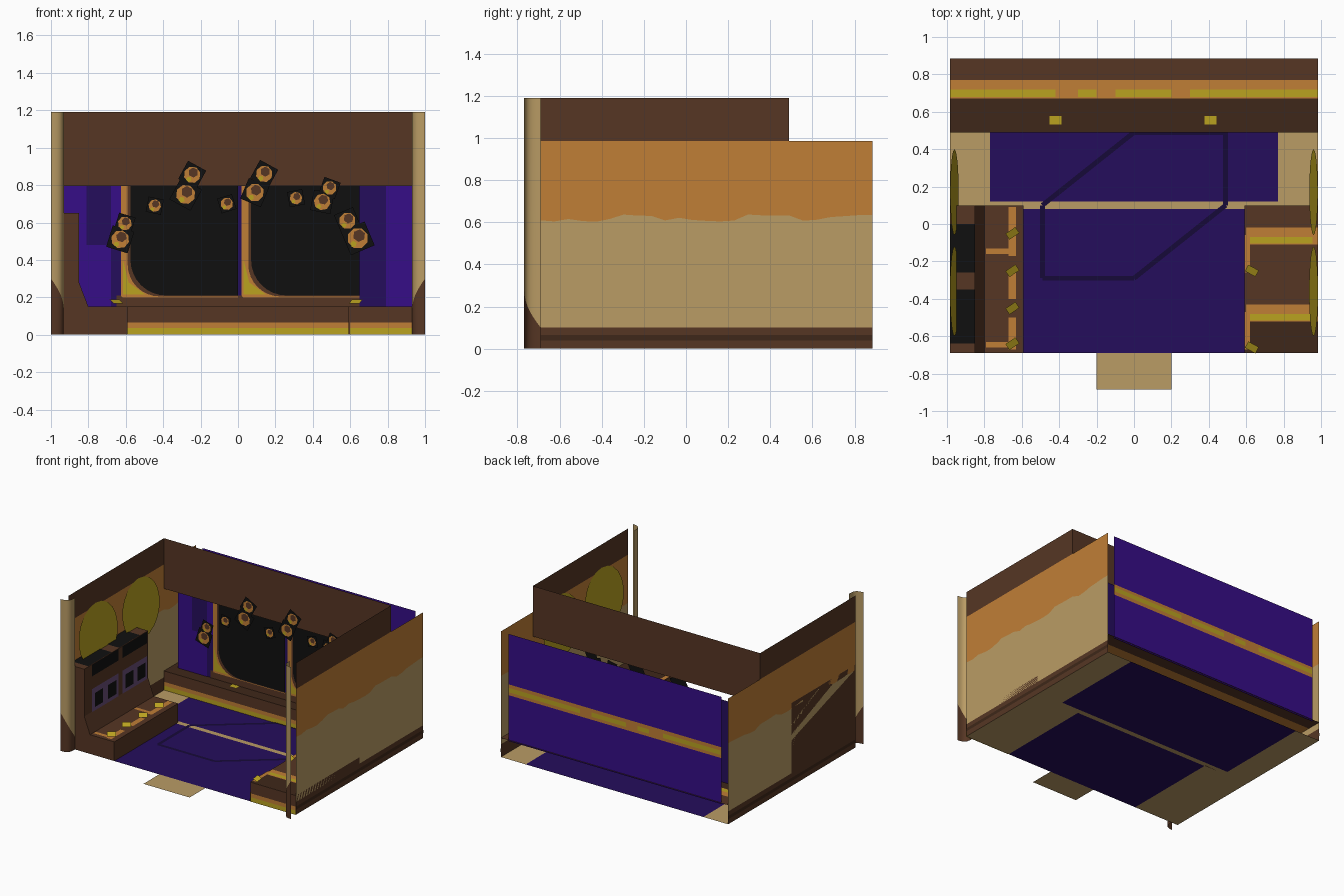
import bpy, bmesh, math, random
from mathutils import Matrix, Vector

random.seed(4)
if "Cube" in bpy.data.objects:
    bpy.data.objects.remove(bpy.data.objects["Cube"], do_unlink=True)


def material(name, r, g, b):
    lin = [((c / 255 + 0.055) / 1.055) ** 2.4 if c > 10 else c / 255 / 12.92 for c in (r, g, b)]
    m = bpy.data.materials.new(name)
    m.use_nodes = True
    m.diffuse_color = (*lin, 1)
    m.node_tree.nodes["Principled BSDF"].inputs["Base Color"].default_value = (*lin, 1)
    return m


TAN = material("tan", 186, 156, 101)
ORANGE = material("orange", 192, 126, 54)
BROWN = material("brown", 86, 54, 36)
DARK = material("dark_brown", 62, 39, 25)
YELLOW = material("yellow", 186, 162, 32)
DEEP = material("deep_purple", 37, 13, 92)
VIOLET = material("violet", 54, 13, 135)
BLACK = material("black", 16, 16, 16)
LAVENDER = material("lavender", 105, 78, 120)
NAVY = material("navy", 22, 9, 56)


def build(name, bm, mat):
    mesh = bpy.data.meshes.new(name)
    bm.to_mesh(mesh)
    bm.free()
    mesh.materials.append(mat)
    ob = bpy.data.objects.new(name, mesh)
    bpy.context.collection.objects.link(ob)
    return ob


# Maps 2D outlines on to a plane: facing front, up or sideways
def place(axis, level, a, b):
    return {"x": (level, a, b), "y": (a, level, b), "z": (a, b, level)}[axis]


def sheet(name, axis, level, pts, mat, depth=0):
    bm = bmesh.new()
    face = bm.faces.new([bm.verts.new(place(axis, level, a, b)) for a, b in pts])
    if depth:
        new = bmesh.ops.extrude_face_region(bm, geom=[face])["geom"]
        moved = [v for v in new if isinstance(v, bmesh.types.BMVert)]
        bmesh.ops.translate(bm, verts=moved, vec=Vector(place(axis, depth, 0, 0)))
        bmesh.ops.recalc_face_normals(bm, faces=bm.faces)
    return build(name, bm, mat)


def rect(name, axis, level, a0, a1, b0, b1, mat, depth=0):
    return sheet(name, axis, level, [(a0, b0), (a1, b0), (a1, b1), (a0, b1)], mat, depth)


def ngon(a, b, r, n, turn=0.0):
    return [(a + r * math.cos(turn + math.tau * i / n),
             b + r * math.sin(turn + math.tau * i / n)) for i in range(n)]


W, FRONT, BACK, MID = 0.985, -0.69, 0.885, 0.49

# Floor in tan borders and purple rugs
rect("front_rug", "z", 0, -0.59, 0.59, FRONT, 0.08, DEEP)
rect("back_rug", "z", 0, -0.77, 0.77, 0.12, BACK, DEEP)
rect("floor_divider", "z", 0, -W, W, 0.08, 0.12, TAN)
rect("door_step", "z", 0, -0.2, 0.2, -0.885, FRONT, TAN)
for side, s in (("right", -1), ("left", 1)):
    rect(side + "_floor_front", "z", 0, s * 0.59, s * W, FRONT, 0.08, TAN)
    rect(side + "_floor_back", "z", 0, s * 0.77, s * W, 0.12, BACK, TAN)

# Hexagon line on the floor
hexagon = [(-0.49, 0.1), (0, 0.49), (0.49, 0.49), (0.49, 0.1), (0, -0.29), (-0.49, -0.29)]
for i, p in enumerate(hexagon):
    p, q = Vector(p), Vector(hexagon[(i + 1) % 6])
    n = (q - p).orthogonal().normalized() * 0.013
    sheet(f"floor_line_{i}", "z", 0.004, [p + n, q + n, q - n, p - n], NAVY)

# Side walls with a ragged paint edge, upper bands, discs and corner posts
steps = 24
edge = [(FRONT + (BACK - FRONT) * i / steps, 0.62 + random.uniform(-0.02, 0.02))
        for i in range(steps + 1)]
for side, s in (("right", -1), ("left", 1)):
    x = s * W
    rect(side + "_wall_base", "x", x, FRONT, BACK, 0, 0.1, BROWN)
    rect(side + "_base_groove", "x", x + s * 0.002, FRONT, BACK, 0.04, 0.065, DARK)
    sheet(side + "_wall_lower", "x", x, [(FRONT, 0.1), (BACK, 0.1)] + edge[::-1], TAN)
    sheet(side + "_wall_upper", "x", x, edge + [(BACK, 0.985), (FRONT, 0.985)], ORANGE)
    rect(side + "_upper_band", "x", x, FRONT, MID, 0.985, 1.19, BROWN)
    for k, (y, r) in enumerate(((0.17, 0.23), (-0.36, 0.24))):
        disc = sheet(f"{side}_wall_disc_{k}", "x", 0, ngon(0, 0, r, 20), YELLOW)
        disc.matrix_world = Matrix.Translation((s * 0.96, y, 0.77)) @ Matrix.Rotation(s * 0.1, 4, "Y")
    # Curved post plate, brown at the foot
    for part, mat in (("foot", BROWN), ("post", TAN)):
        bm = bmesh.new()
        rows = []
        for i in range(9):
            t = i / 8
            bulge = 0.022 * math.sin(math.pi * t)
            px, py = s * (1 - 0.07 * t - bulge), -0.77 + 0.08 * t - bulge
            cut = 0.3 - 0.2 * t
            z0, z1 = (0, cut) if part == "foot" else (cut, 1.19)
            rows.append((bm.verts.new((px, py, z0)), bm.verts.new((px, py, z1))))
        for (a, b), (c, d) in zip(rows, rows[1:]):
            bm.faces.new((a, c, d, b)).smooth = True
        build(f"{side}_corner_{part}", bm, mat)

# Upper band across the room and tall rear panel
rect("cross_band", "y", MID, -W, W, 0.795, 1.19, BROWN)
for k, (z0, z1, mat) in enumerate(((0.14, 0.5, VIOLET), (0.5, 0.585, ORANGE), (0.585, 0.98, VIOLET))):
    rect(f"rear_panel_{k}", "y", 0.88, -0.925, 0.925, z0, z1, mat)
dashes = ((-W, -0.42), (-0.3, -0.2), (-0.1, 0.2), (0.3, W))
for k, (a, b) in enumerate(dashes):
    rect(f"rear_dash_{k}", "y", 0.884, max(a, -0.92), min(b, 0.92), 0.525, 0.56, YELLOW)

# Platform with striped top and riser
for k, (y0, y1, mat) in enumerate(((MID, 0.67, DARK), (0.67, 0.77, ORANGE), (0.77, BACK, BROWN))):
    rect(f"platform_top_{k}", "z", 0.15, -W, W, y0, y1, mat)
for k, (a, b) in enumerate(dashes):
    rect(f"platform_dash_{k}", "z", 0.153, a, b, 0.68, 0.72, YELLOW)


def riser(name, y, a, b):
    for k, (z0, z1, mat) in enumerate(((0, 0.035, YELLOW), (0.035, 0.065, ORANGE), (0.065, 0.15, BROWN))):
        rect(f"{name}_{k}", "y", y, a, b, z0, z1, mat)


riser("platform_riser", MID, -W, W)

# Screen with purple checks and two dark windows
SCREEN = 0.59
rect("screen", "y", SCREEN, -0.93, 0.93, 0.15, 0.795, DEEP)
for k, (a, b, z0, z1) in enumerate(((-0.93, -0.81, 0.15, 0.795), (-0.81, -0.68, 0.15, 0.48),
                                    (-0.68, -0.62, 0.48, 0.795), (0.79, 0.93, 0.15, 0.795))):
    rect(f"screen_check_{k}", "y", SCREEN - 0.003, a, b, z0, z1, VIOLET)
rect("screen_sill", "y", SCREEN - 0.004, -0.65, 0.65, 0.15, 0.21, BROWN)


def window(name, x0, x1, z0, r, level, mat):
    arc = [(x0 + r - r * math.cos(math.pi / 2 * i / 8), z0 + r - r * math.sin(math.pi / 2 * i / 8))
           for i in range(9)]
    sheet(name, "y", SCREEN - level, [(x0, 0.795)] + arc + [(x1, z0), (x1, 0.795)], mat)


for k, (a, b) in enumerate(((-0.625, 0.0), (0.02, 0.65))):
    window(f"window_frame_{k}", a, b, 0.2, 0.01, 0.006, ORANGE)
    window(f"window_trim_{k}", a + 0.035, b, 0.205, 0.17, 0.008, BROWN)
    window(f"window_dark_{k}", a + 0.05, b, 0.21, 0.19, 0.010, BLACK)
    sheet(f"window_glint_{k}", "y", SCREEN - 0.007,
          [(a + 0.01, 0.4), (a + 0.01, 0.215), (a + 0.13, 0.215), (a + 0.04, 0.28)], YELLOW)

# Hanging ornaments: tilted dark plates with round blooms
ornaments = [(-0.63, 0.51, 0.065, -0.3), (-0.605, 0.595, 0.05, -0.3), (-0.28, 0.75, 0.07, -0.5),
             (-0.245, 0.855, 0.06, -0.5), (0.09, 0.76, 0.065, -0.4), (0.14, 0.86, 0.06, -0.5),
             (0.45, 0.71, 0.06, -0.2), (0.49, 0.785, 0.05, -0.35), (0.64, 0.515, 0.075, 0.4),
             (0.585, 0.61, 0.06, 0.4), (-0.445, 0.69, 0.045, -0.2), (-0.06, 0.7, 0.045, 0.3),
             (0.31, 0.73, 0.045, 0.2)]
for k, (x, z, r, turn) in enumerate(ornaments):
    sheet(f"ornament_plate_{k}", "y", 0.478, ngon(x, z, r * 1.3, 4, math.pi / 4 + turn), BLACK)
    sheet(f"ornament_bloom_{k}", "y", 0.475, ngon(x, z, r * 0.75, 8, turn), ORANGE)
    sheet(f"ornament_shade_{k}", "y", 0.473, ngon(x + r * 0.1, z + r * 0.2, r * 0.45, 6, turn), BROWN)
    sheet(f"ornament_spark_{k}", "y", 0.473, ngon(x - r * 0.3, z - r * 0.4, r * 0.24, 5, turn), YELLOW)

# Counter on the right side with two machines
sheet("counter", "y", FRONT, [(-W, 0), (-0.59, 0), (-0.59, 0.15), (-0.8, 0.15), (-0.85, 0.28),
                              (-0.85, 0.65), (-W, 0.65)], BROWN, 0.79)
for k, (y0, y1) in enumerate(((-0.6, -0.27), (-0.22, 0.08))):
    rect(f"machine_face_{k}", "x", -0.846, y0, y1, 0.28, 0.46, LAVENDER)
    rect(f"machine_hood_{k}", "x", -0.846, y0, y1, 0.56, 0.65, BLACK)
    rect(f"machine_top_{k}", "z", 0.654, -W, -0.85, y0 - 0.04, y1 - 0.08, BLACK)
    for j in range(2):
        a = y0 + 0.03 + j * (y1 - y0) / 2
        rect(f"machine_window_{k}_{j}", "x", -0.842, a, a + 0.1, 0.31, 0.42, BLACK)
for k, (y0, y1) in enumerate(((-0.17, 0.09), (-0.4, -0.25), (-0.67, -0.5))):
    rect(f"counter_inlay_{k}", "z", 0.153, -0.67, -0.63, y0, y1, ORANGE)
for k, y in enumerate((-0.16, -0.66)):
    rect(f"counter_band_{k}", "z", 0.153, -0.79, -0.67, y, y + 0.03, ORANGE)

# Bench on the left side with striped top
rect("bench", "z", 0, 0.59, W, FRONT, 0.1, BROWN, 0.15)
riser("bench_front", FRONT - 0.003, 0.6, W)
rect("bench_end", "z", 0.152, 0.59, W, FRONT, -0.52, DARK)
for k, y in enumerate((-0.11, -0.52)):
    rect(f"bench_stripe_{k}", "z", 0.153, 0.6, W, y, y + 0.09, ORANGE)
    rect(f"bench_glint_{k}", "z", 0.156, 0.62, W - 0.03, y + 0.005, y + 0.04, YELLOW)
    rect(f"bench_trim_{k}", "z", 0.155, 0.59, 0.62, y - 0.15, y + 0.05, ORANGE)
rect("bench_side_glow", "x", 0.587, FRONT, 0.1, 0, 0.04, YELLOW)
rect("bench_side_trim", "x", 0.587, FRONT, 0.1, 0.04, 0.07, ORANGE)

# Small yellow tags on counter, bench and platform
tags = [(-0.65, y, 0.6) for y in (-0.05, -0.25, -0.45, -0.64)]
tags += [(0.63, -0.25, -0.5), (0.63, -0.66, -0.5), (-0.42, 0.555, 0), (0.41, 0.555, 0)]
for k, (x, y, turn) in enumerate(tags):
    tag = rect(f"tag_{k}", "z", 0, -0.032, 0.032, -0.022, 0.022, YELLOW)
    lean = 0.5 if turn else 0
    tag.matrix_world = (Matrix.Translation((x, y, 0.178 if turn else 0.157))
                        @ Matrix.Rotation(turn, 4, "Z") @ Matrix.Rotation(lean, 4, "X"))
